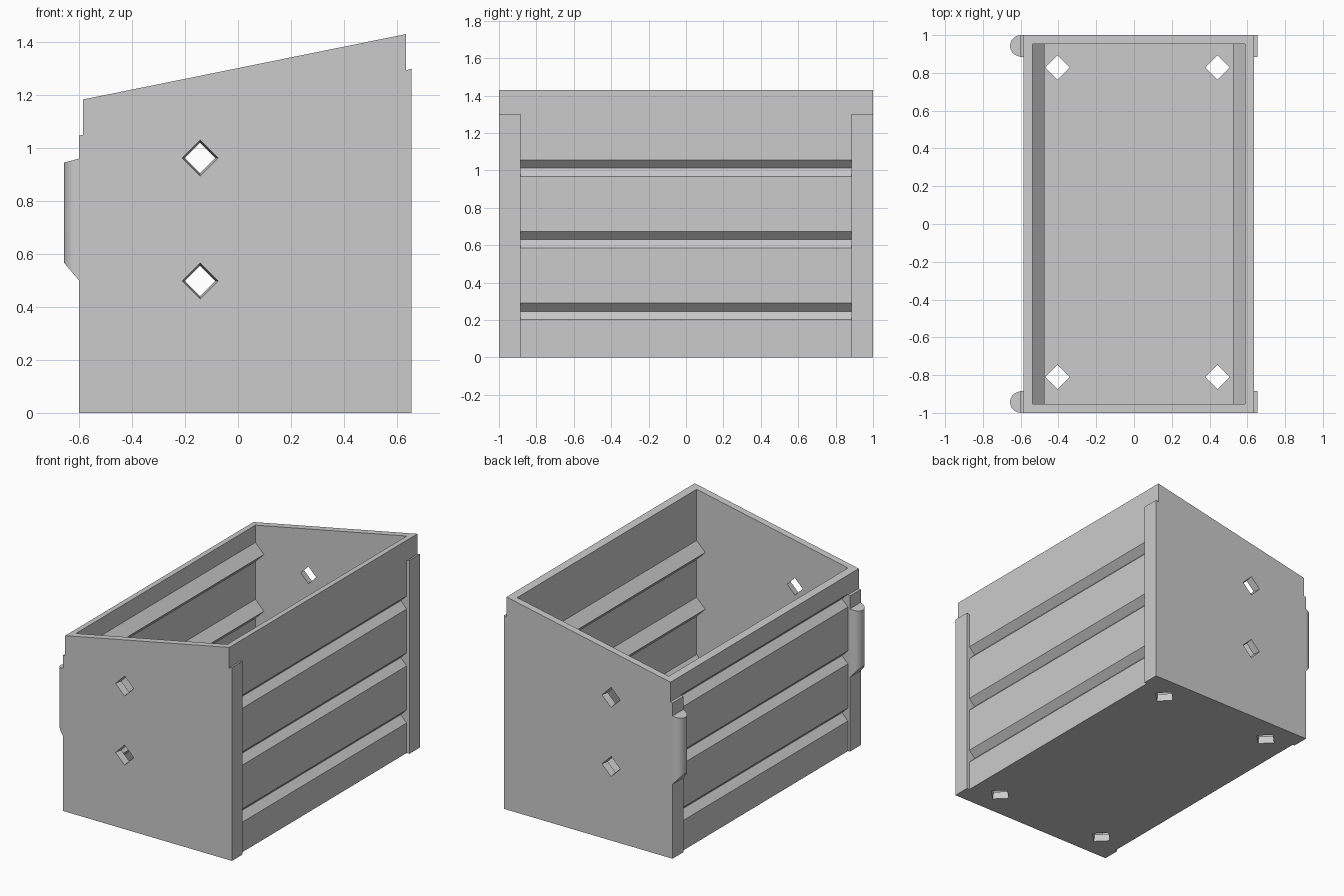
import bpy, bmesh
from math import sin, cos, pi
from mathutils import Vector

cube = bpy.data.objects.get("Cube")
if cube:
    bpy.data.objects.remove(cube, do_unlink=True)

grey = bpy.data.materials.new("light grey plastic")
grey.use_nodes = True
grey.diffuse_color = (0.6, 0.6, 0.6, 1)
grey.node_tree.nodes["Principled BSDF"].inputs["Base Color"].default_value = (0.6, 0.6, 0.6, 1)


def loft(name, ring_a, ring_b):
    """Closed solid between two matching rings of points."""
    bm = bmesh.new()
    a = [bm.verts.new(p) for p in ring_a]
    b = [bm.verts.new(p) for p in ring_b]
    bm.faces.new(a)
    bm.faces.new(b[::-1])
    for i in range(len(a)):
        j = (i + 1) % len(a)
        bm.faces.new((a[j], a[i], b[i], b[j]))
    bmesh.ops.recalc_face_normals(bm, faces=bm.faces)
    mesh = bpy.data.meshes.new(name)
    bm.to_mesh(mesh)
    bm.free()
    mesh.materials.append(grey)
    obj = bpy.data.objects.new(name, mesh)
    bpy.context.collection.objects.link(obj)
    return obj


def prism(name, profile, half_width):
    """Extrude an (x, z) profile along y."""
    return loft(name, [(x, -half_width, z) for x, z in profile],
                [(x, half_width, z) for x, z in profile])


def diamond(centre, u, v, size):
    return [Vector(centre) + Vector(d) * size
            for d in (u, v, [-c for c in u], [-c for c in v])]


def cut(target, cutter):
    cutter.hide_render = True
    mod = target.modifiers.new("cut", 'BOOLEAN')
    mod.operation = 'DIFFERENCE'
    mod.solver = 'EXACT'
    mod.object = cutter
    bpy.context.view_layer.objects.active = target
    bpy.ops.object.modifier_apply(modifier=mod.name)
    bpy.data.objects.remove(cutter, do_unlink=True)


LEFT, RIGHT = 0.635, -0.585      # outer faces of the side walls
WALL = 0.047
RIBS = (0.246, 0.63, 1.012)      # heights of the folded ribs


def ribbed(x, inward, size):
    """Points up a side wall, folded inward at every rib."""
    pts = []
    for z in RIBS:
        pts += [(x, z - size), (x + inward * size, z), (x, z + size)]
    return pts


# Outer body with sloping top and raised corner strips
bin_body = prism("bin_body", [
    (-0.6, 0), (0.655, 0), (0.655, 1.3), (LEFT, 1.293), (LEFT, 1.43),
    (RIGHT, 1.183), (RIGHT, 1.05), (-0.6, 1.047)], 1.0)

# Side recesses between the corner strips, with V grooves
for x, inward, far in ((LEFT, -1, 0.8), (RIGHT, 1, -0.8)):
    groove = [(far, -0.1), (x, -0.1)] + ribbed(x, inward, 0.044) + [(x, 1.6), (far, 1.6)]
    cut(bin_body, prism("recess_cutter", groove, 0.885))

# Inner cavity, with the ribs standing out from both side walls
inner_left = ribbed(LEFT - WALL, -1, 0.064)
inner_right = ribbed(RIGHT + WALL, 1, 0.064)
cavity = ([(RIGHT + WALL, WALL), (LEFT - WALL, WALL)] + inner_left
          + [(LEFT - WALL, 1.7), (RIGHT + WALL, 1.7)] + inner_right[::-1])
cut(bin_body, prism("cavity_cutter", cavity, 1.0 - WALL))

# Tapered diamond holes in the end walls
X, Y, Z = (1, 0, 0), (0, 1, 0), (0, 0, 1)
for side in (-1, 1):
    for z in (0.498, 0.962):
        cut(bin_body, loft("end_hole_cutter",
                           diamond((-0.143, side * 1.01, z), X, Z, 0.07),
                           diamond((-0.143, side * 0.94, z), X, Z, 0.055)))

# Diamond drain holes in the floor
for x in (-0.405, 0.442):
    for y in (-0.81, 0.828):
        cut(bin_body, loft("floor_hole_cutter",
                           diamond((x, y, -0.01), X, Y, 0.074),
                           diamond((x, y, 0.06), X, Y, 0.062)))

# Half-round pads on the right-hand corner strips
R, STEPS = 0.056, 20
for side, label in ((-1, "front"), (1, "back")):
    low, high = [], []
    for i in range(STEPS + 1):
        t = pi * i / STEPS
        out, y = R * sin(t), side * 0.943 + R * cos(t)
        low.append((-0.6 - out, y, 0.5 + out * 1.18))
        high.append((-0.6 - out, y, 0.96 - out * 0.27))
    pad = loft(label + "_corner_pad", low, high)
    bpy.ops.object.select_all(action='DESELECT')
    pad.select_set(True)
    bpy.context.view_layer.objects.active = pad
    bpy.ops.object.shade_smooth_by_angle()
